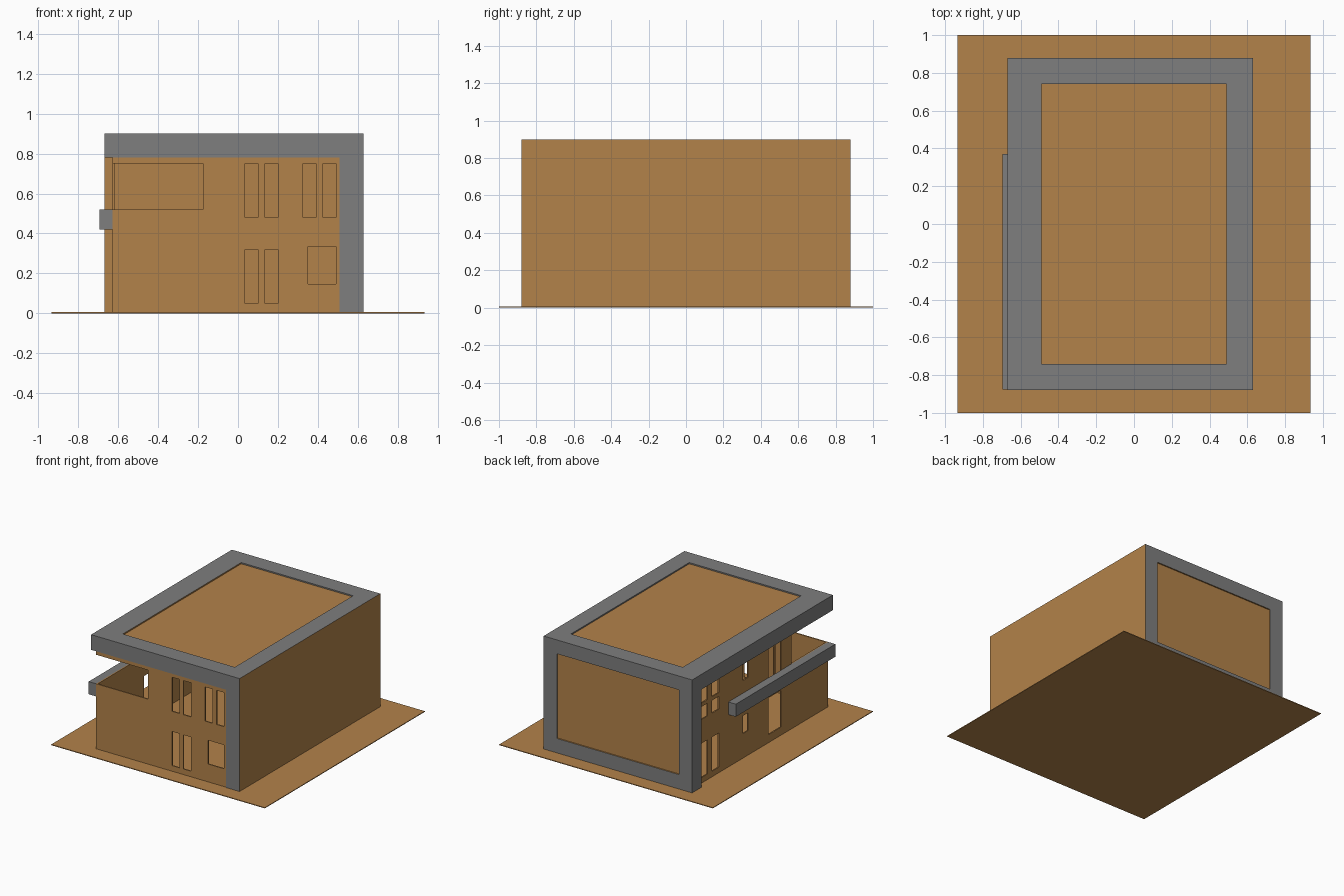
import bpy, bmesh
from mathutils import Vector

if "Cube" in bpy.data.objects:
    bpy.data.objects.remove(bpy.data.objects["Cube"])


def material(name, col):
    m = bpy.data.materials.new(name)
    m.diffuse_color = (*col, 1)
    m.use_nodes = True
    m.node_tree.nodes["Principled BSDF"].inputs["Base Color"].default_value = m.diffuse_color
    return m


BROWN = material("warm_brown", (0.45, 0.225, 0.068))
GREY = material("mid_grey", (0.21, 0.21, 0.21))
DIRS = {"+x": (1, 0, 0), "-x": (-1, 0, 0), "+y": (0, 1, 0),
        "-y": (0, -1, 0), "+z": (0, 0, 1), "-z": (0, 0, -1)}


def finish(name, bm, grey):
    """Faces pointing in a listed direction become grey, the others brown."""
    bmesh.ops.recalc_face_normals(bm, faces=bm.faces)
    for f in bm.faces:
        f.normal_update()
        f.material_index = int(any(f.normal.dot(Vector(DIRS[d])) > 0.9 for d in grey))
    me = bpy.data.meshes.new(name)
    bm.to_mesh(me)
    bm.free()
    me.materials.append(BROWN)
    me.materials.append(GREY)
    ob = bpy.data.objects.new(name, me)
    bpy.context.collection.objects.link(ob)
    return ob


def box(name, x, y, z, grey=()):
    bm = bmesh.new()
    bmesh.ops.create_cube(bm, size=1)
    for v in bm.verts:
        v.co = [r[0] if c < 0 else r[1] for c, r in zip(v.co, (x, y, z))]
    return finish(name, bm, grey)


def panel(name, axis, pos, depth, u, v, holes, grey=()):
    """Flat panel across an axis with rectangular holes (u0, u1, v0, v1)."""
    us = sorted({*u, *(c for h in holes for c in h[:2])})
    vs = sorted({*v, *(c for h in holes for c in h[2:])})

    def point(a, b):
        p = [a, b]
        p.insert(axis, pos)
        return p

    bm = bmesh.new()
    grid = [[bm.verts.new(point(a, b)) for b in vs] for a in us]
    for i in range(len(us) - 1):
        for j in range(len(vs) - 1):
            a, b = (us[i] + us[i + 1]) / 2, (vs[j] + vs[j + 1]) / 2
            if not any(h[0] < a < h[1] and h[2] < b < h[3] for h in holes):
                bm.faces.new((grid[i][j], grid[i + 1][j],
                              grid[i + 1][j + 1], grid[i][j + 1]))
    loose = [w for w in bm.verts if not w.link_faces]
    bmesh.ops.delete(bm, geom=loose, context='VERTS')
    # keep the front sheet and extrude a second one for the thickness
    ext = bmesh.ops.extrude_face_region(bm, geom=bm.faces[:], use_keep_orig=True)
    shift = Vector((0, 0, 0))
    shift[axis] = depth
    bmesh.ops.translate(bm, vec=shift,
                        verts=[g for g in ext["geom"] if isinstance(g, bmesh.types.BMVert)])
    return finish(name, bm, grey)


G = 0.006  # top of the base plate
ALL = tuple(DIRS)
box("base_plate", (-0.935, 0.935), (-1, 1), (0, G))

# Wrapping shell: roof, right side and back, each a thick slab
box("roof_slab", (-0.67, 0.63), (-0.88, 0.87), (0.78, 0.89), ("-x", "-y"))
box("right_slab", (0.51, 0.63), (-0.88, 0.76), (G, 0.78), ("-y",))
box("back_slab", (-0.67, 0.63), (0.76, 0.87), (G, 0.78), ("-x",))

# Raised grey rims framing the roof and back panels
panel("roof_rim", 2, 0.90, -0.01, (-0.67, 0.63), (-0.88, 0.88),
      [(-0.49, 0.49, -0.74, 0.74)], ("+z", "-x", "-y", "+y"))
panel("back_rim", 1, 0.88, -0.01, (-0.67, 0.63), (G, 0.89),
      [(-0.555, 0.515, 0.12, 0.79)], ("+y", "-x"))

# Front wall: open corner plus windows
front = [(-0.63, -0.175, 0.52, 0.75), (0.35, 0.49, 0.147, 0.335)]
for x in (0.035, 0.135):
    front += [(x, x + 0.065, z, z + 0.27) for z in (0.05, 0.48)]
front += [(x, x + 0.065, 0.48, 0.75) for x in (0.325, 0.425)]
panel("front_wall", 1, -0.875, 0.01, (-0.63, 0.51), (G, 0.78), front)

# Left wall: open corner, paired windows and doors
left = [(-0.875, -0.42, 0.52, 0.75), (-0.29, -0.13, 0.07, 0.36),
        (-0.20, -0.13, 0.50, 0.75), (-0.29, -0.22, 0.50, 0.75),
        (0.125, 0.19, 0.20, 0.34), (0.125, 0.19, 0.62, 0.75)]
for y in (0.49, 0.63):
    left += [(y, y + 0.085, 0.05, 0.32), (y, y + 0.085, 0.51, 0.61),
             (y, y + 0.085, 0.64, 0.75)]
panel("left_wall", 0, -0.63, 0.01, (-0.875, 0.76), (G, 0.78), left)

# Projecting balcony band on the left
box("balcony_band", (-0.695, -0.63), (-0.875, 0.37), (0.42, 0.52), ALL)
